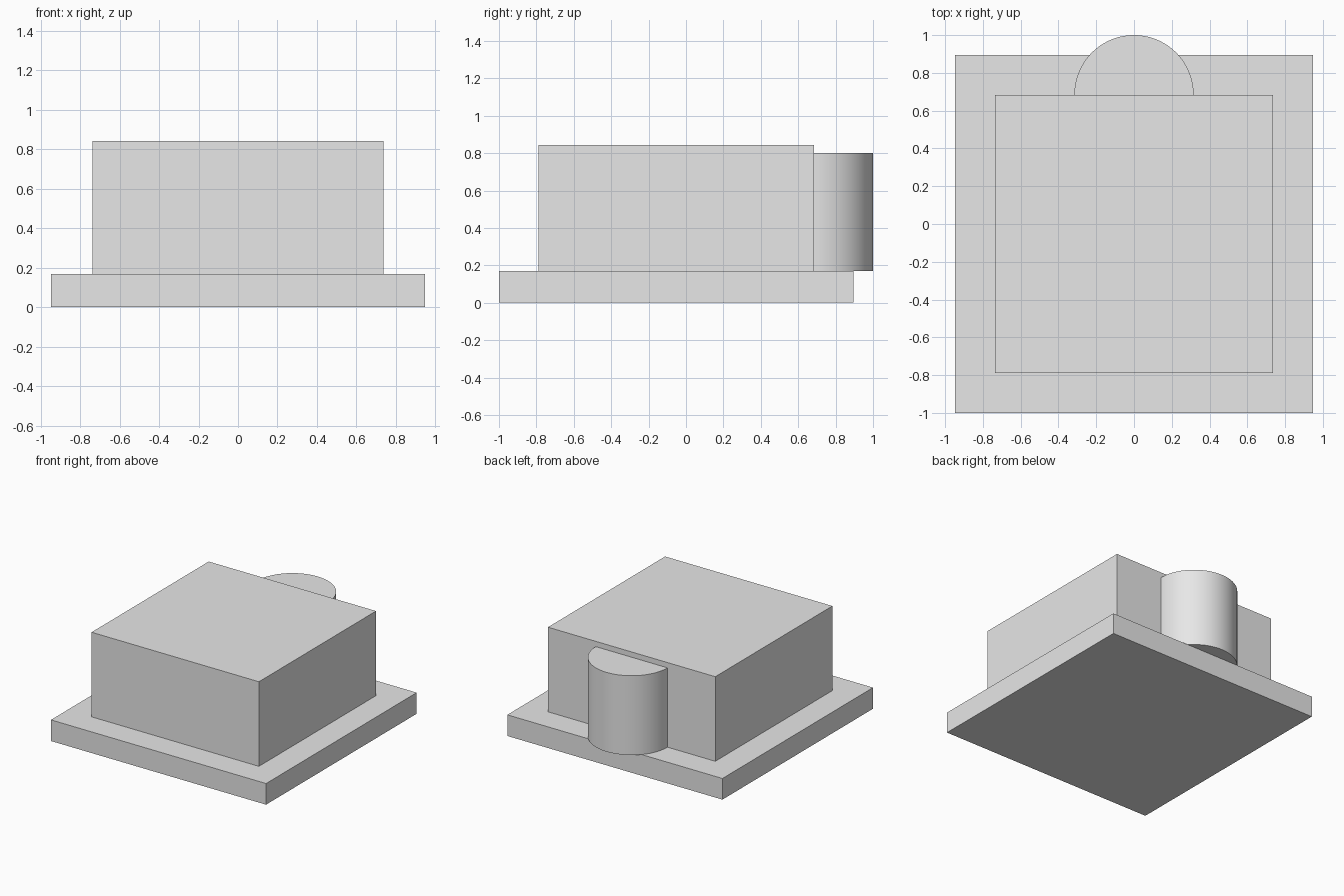
import bpy
import bmesh
from math import pi, sin, cos, radians

default = bpy.data.objects.get("Cube")
if default:
    bpy.data.objects.remove(default, do_unlink=True)

# One module sets every proportion: the overall depth is 19 modules
U = 2 / 19
BACK = 6.5 * U        # rear wall of the main block
BASE_TOP = 1.6 * U

grey = bpy.data.materials.new("light_grey")
grey.use_nodes = True
colour = (0.8, 0.8, 0.8, 1)
grey.diffuse_color = colour
grey.node_tree.nodes["Principled BSDF"].inputs["Base Color"].default_value = colour


def prism(name, outline, bottom, top):
    """Extrude a counter-clockwise plan outline between two heights."""
    bm = bmesh.new()
    face = bm.faces.new([bm.verts.new((x, y, bottom)) for x, y in outline])
    ext = bmesh.ops.extrude_face_region(bm, geom=[face], use_keep_orig=True)
    for v in ext["geom"]:
        if isinstance(v, bmesh.types.BMVert):
            v.co.z = top
    bmesh.ops.recalc_face_normals(bm, faces=bm.faces)
    mesh = bpy.data.meshes.new(name)
    bm.to_mesh(mesh)
    bm.free()
    mesh.materials.append(grey)
    obj = bpy.data.objects.new(name, mesh)
    bpy.context.collection.objects.link(obj)
    return obj


def rectangle(half_width, front, back):
    return [(-half_width, front), (half_width, front),
            (half_width, back), (-half_width, back)]


# Base slab and main block
prism("base_slab", rectangle(9 * U, -9.5 * U, 8.5 * U), 0, BASE_TOP)
prism("main_block", rectangle(7 * U, -7.5 * U, BACK), BASE_TOP, 8 * U)

# Half-round projection on the rear wall
SEGMENTS = 48
RADIUS = 3 * U
arc = [(RADIUS * cos(pi * i / SEGMENTS), BACK + RADIUS * sin(pi * i / SEGMENTS))
       for i in range(SEGMENTS + 1)]
apse = prism("rear_half_round", arc, BASE_TOP, 7.6 * U)

bpy.ops.object.select_all(action="DESELECT")
apse.select_set(True)
bpy.context.view_layer.objects.active = apse
bpy.ops.object.shade_smooth_by_angle(angle=radians(30))
